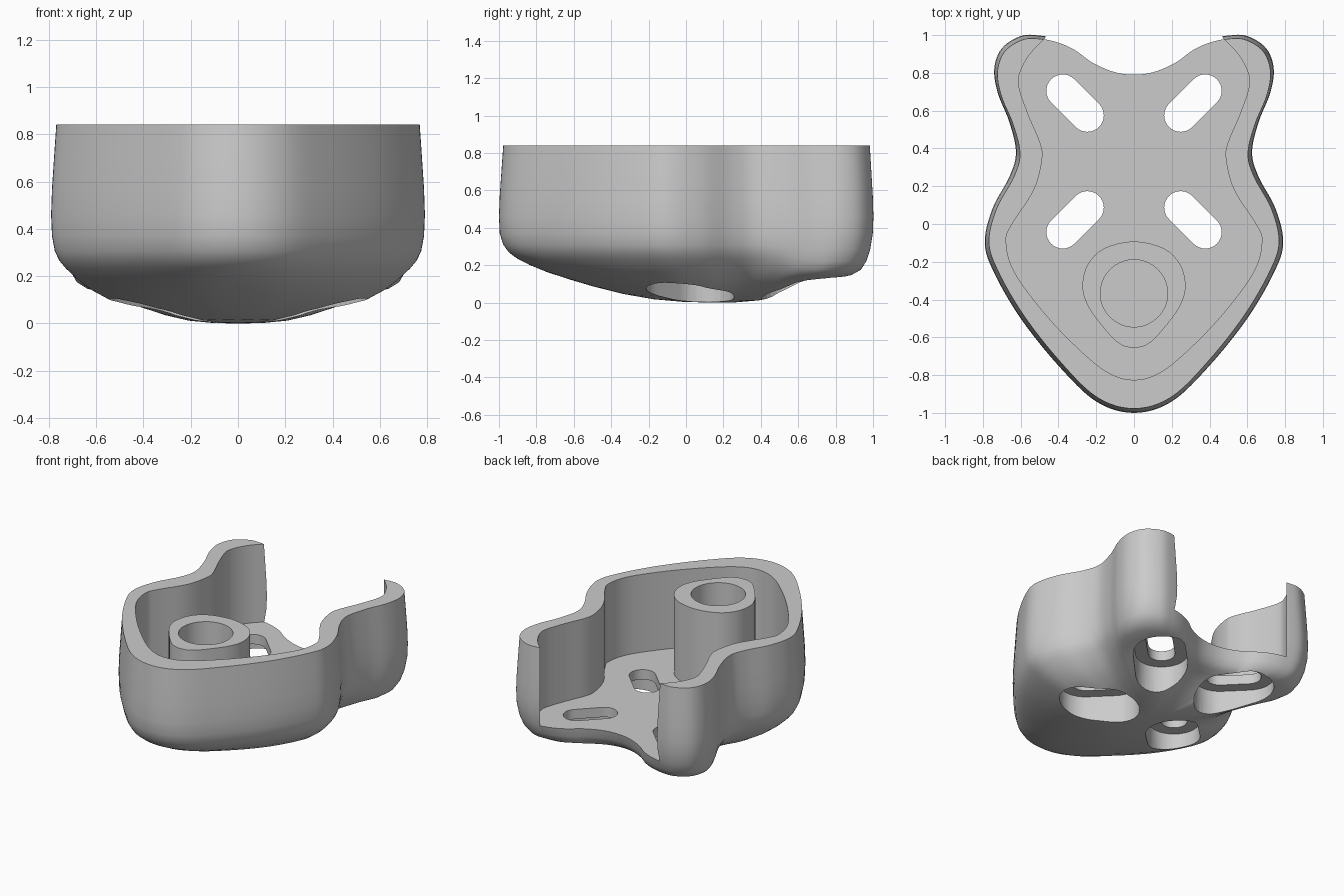
import bpy, bmesh, math
from mathutils import Vector

old = bpy.data.objects.get("Cube")
if old:
    bpy.data.objects.remove(old, do_unlink=True)

grey = bpy.data.materials.new("plain grey")
grey.use_nodes = True
colour = (0.6, 0.6, 0.6, 1)
grey.diffuse_color = colour
grey.node_tree.nodes["Principled BSDF"].inputs["Base Color"].default_value = colour


def mirrored(half):
    """Close a right-hand half outline, given from front to back on x = 0."""
    return half + [(-x, y) for x, y in reversed(half[1:-1])]


def smooth_loop(points, steps=6):
    """Closed Catmull-Rom curve through the points."""
    p = [Vector(q) for q in points]
    n = len(p)
    out = []
    for i in range(n):
        a, b, c, d = p[i - 1], p[i], p[(i + 1) % n], p[(i + 2) % n]
        for k in range(steps):
            t = k / steps
            out.append(0.5 * (2 * b + (c - a) * t + (2 * a - 5 * b + 4 * c - d) * t ** 2
                              + (3 * b - a - 3 * c + d) * t ** 3))
    return out


def make(name, rings, tip=None, helper=False, tube=False):
    """Skin a list of equal rings; close the ends, or join last to first."""
    bm = bmesh.new()
    loops = [[bm.verts.new(v) for v in ring] for ring in rings]
    pairs = list(zip(loops, loops[1:]))
    if tube:
        pairs.append((loops[-1], loops[0]))
    for lo, hi in pairs:
        for i in range(len(lo)):
            bm.faces.new((lo[i - 1], lo[i], hi[i], hi[i - 1]))
    if not tube:
        bm.faces.new(loops[0])
        if tip:
            end = bm.verts.new(tip)
            for i in range(len(loops[-1])):
                bm.faces.new((loops[-1][i - 1], loops[-1][i], end))
        else:
            bm.faces.new(loops[-1])
    bmesh.ops.recalc_face_normals(bm, faces=bm.faces)
    mesh = bpy.data.meshes.new(name)
    bm.to_mesh(mesh)
    bm.free()
    obj = bpy.data.objects.new(name, mesh)
    bpy.context.collection.objects.link(obj)
    mesh.materials.append(grey)
    obj.hide_render = helper
    return obj


def prism(name, outline, z0, z1):
    return make(name, [[(x, y, z) for x, y in outline] for z in (z0, z1)], helper=True)


def cut(target, cutter):
    mod = target.modifiers.new("cut", "BOOLEAN")
    mod.operation = "DIFFERENCE"
    mod.solver = "EXACT"
    mod.object = cutter
    bpy.context.view_layer.objects.active = target
    bpy.ops.object.modifier_apply(modifier=mod.name)
    bpy.data.objects.remove(cutter, do_unlink=True)


def shade(obj, angle):
    bpy.ops.object.select_all(action="DESELECT")
    obj.select_set(True)
    bpy.context.view_layer.objects.active = obj
    bpy.ops.object.shade_smooth_by_angle(angle=math.radians(angle))


def ease(t):
    t = min(1, max(0, t))
    return t * t * (3 - 2 * t)


# Shell: outline at its widest, drafted upward and rounded to a shallow dome below
outer = smooth_loop(mirrored([
    (0, -1), (0.2, -0.94), (0.4, -0.75), (0.6, -0.5), (0.74, -0.26), (0.79, -0.1),
    (0.75, 0.08), (0.66, 0.25), (0.625, 0.38), (0.66, 0.54), (0.72, 0.69), (0.74, 0.82),
    (0.7, 0.93), (0.6, 0.995), (0.5, 0.998), (0.4, 0.975), (0.315, 0.935), (0.225, 0.87),
    (0.11, 0.82), (0, 0.805)]))
centre = Vector((0, 0.15))
FLOOR = 0.28
LEDGE = 0.21
# Upper wall: inset, height
wall = [(0.023, 0.84), (0.013, 0.7), (0.004, 0.57), (0, 0.46), (0.004, 0.37)]
rings = [[(*(p - (p - centre).normalized() * inset), z) for p in outer] for inset, z in wall]
# Underside: scale, then height at the front, sides and back
dome = [(0.98, 0.31, 0.305, 0.285), (0.955, 0.27, 0.265, 0.22), (0.92, 0.239, 0.232, 0.175),
        (0.86, 0.203, 0.187, 0.147), (0.78, 0.165, 0.14, 0.133), (0.68, 0.127, 0.097, 0.108),
        (0.56, 0.086, 0.062, 0.07), (0.42, 0.046, 0.033, 0.036), (0.28, 0.018, 0.013, 0.012),
        (0.14, 0.004, 0.003, 0.002)]
for scale, front, side, back in dome:
    ring = []
    for p in outer:
        z = front + (side - front) * ease(abs(p.x) / 0.75)
        z += (back - z) * ease((p.y - 0.4) / 0.4)
        ring.append((*(centre + (p - centre) * scale), z))
    rings.append(ring)
shell = make("shell", rings, tip=(centre.x, centre.y, 0))

# Pocket, open through the back
inner = smooth_loop(mirrored([
    (0, -0.825), (0.11, -0.8), (0.24, -0.71), (0.45, -0.5), (0.63, -0.26), (0.677, -0.095),
    (0.645, 0), (0.53, 0.18), (0.487, 0.34), (0.497, 0.43), (0.56, 0.58), (0.61, 0.73),
    (0.6, 0.81), (0.55, 0.9), (0.475, 0.98), (0.38, 1.08), (0, 1.3)]))
cut(shell, prism("pocket_cutter", inner, FLOOR, 1.2))


# Four slanted slots, each with a wider recess from below
def slot(sx, sy, radius):
    mid = Vector((0.312 * sx, 0.331 + 0.309 * sy))
    along = Vector((sx, sy)).normalized()
    across = Vector((-along.y, along.x))
    points = []
    for end in (1, -1):
        for k in range(17):
            a = math.pi * (k / 16 - 0.5)
            points.append(mid + end * (along * (0.092 + radius * math.cos(a))
                                       + across * radius * math.sin(a)))
    return points


for sx in (1, -1):
    for sy in (1, -1):
        cut(shell, prism("slot_cutter", slot(sx, sy, 0.087), -0.1, 0.5))
        cut(shell, prism("recess_cutter", slot(sx, sy, 0.17), -0.1, LEDGE))
shade(shell, 35)

# Hollow post: egg-shaped outside, round bore
egg = smooth_loop(mirrored([
    (0, -0.655), (0.09, -0.625), (0.2, -0.5), (0.255, -0.41), (0.273, -0.32),
    (0.245, -0.215), (0.16, -0.13), (0, -0.092)]), 4)
hub = Vector((0, -0.367))
bore = [hub + (p - hub).normalized() * 0.178 for p in egg]
post = make("post", [[(p.x, p.y, z) for p in loop] for loop, z in
                     ((egg, FLOOR - 0.01), (egg, 0.84), (bore, 0.84), (bore, FLOOR - 0.01))],
            tube=True)
shade(post, 40)
